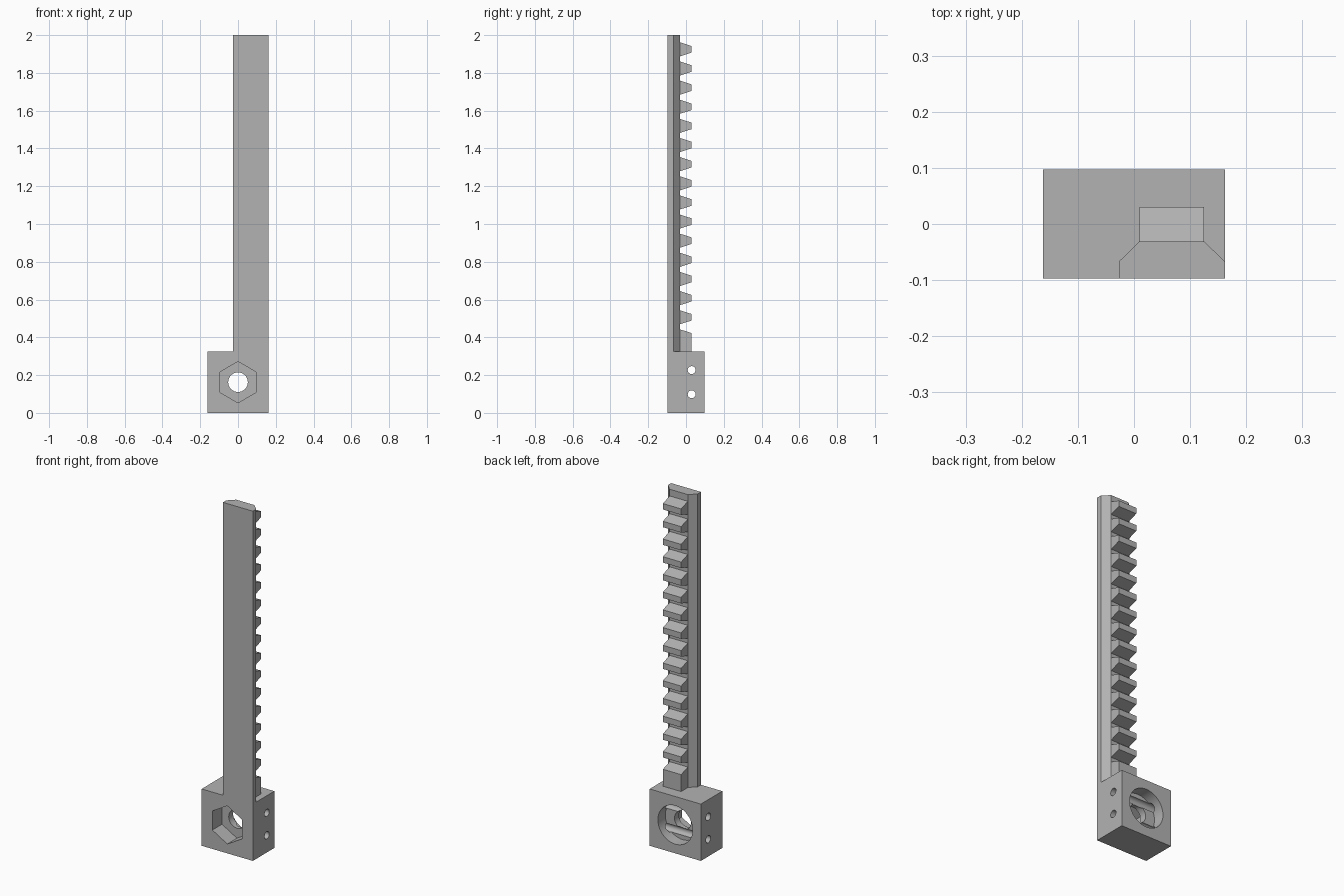
import bpy, bmesh
from math import pi, cos, sin
from mathutils import Matrix, Vector

if "Cube" in bpy.data.objects:
    bpy.data.objects.remove(bpy.data.objects["Cube"], do_unlink=True)

grey = bpy.data.materials.new("plain grey")
grey.use_nodes = True
grey.diffuse_color = (0.45, 0.45, 0.45, 1)
grey.node_tree.nodes["Principled BSDF"].inputs["Base Color"].default_value = grey.diffuse_color

HALF_X, HALF_Y, BLOCK_TOP, TOP = 0.162, 0.097, 0.325, 2.0
MID_Z = BLOCK_TOP / 2


def prism(name, points, direction):
    """Extrude a closed outline of 3D points along a direction."""
    bm = bmesh.new()
    face = bm.faces.new([bm.verts.new(p) for p in points])
    new = bmesh.ops.extrude_face_region(bm, geom=[face])["geom"]
    verts = [v for v in new if isinstance(v, bmesh.types.BMVert)]
    bmesh.ops.translate(bm, verts=verts, vec=Vector(direction))
    bmesh.ops.recalc_face_normals(bm, faces=bm.faces)
    mesh = bpy.data.meshes.new(name)
    bm.to_mesh(mesh)
    bm.free()
    mesh.materials.append(grey)
    obj = bpy.data.objects.new(name, mesh)
    bpy.context.collection.objects.link(obj)
    return obj


def bore(name, radius, sides, y0, y1):
    """Cutter along y, with a corner pointing up."""
    ring = [(radius * sin(2 * pi * i / sides), y0, MID_Z + radius * cos(2 * pi * i / sides))
            for i in range(sides)]
    return prism(name, ring, (0, y1 - y0, 0))


def combine(target, other, operation):
    mod = target.modifiers.new(operation, "BOOLEAN")
    mod.operation, mod.solver, mod.object = operation, "EXACT", other
    bpy.context.view_layer.objects.active = target
    bpy.ops.object.modifier_apply(modifier=mod.name)
    bpy.data.objects.remove(other, do_unlink=True)


# Mounting block
block = prism("rack_with_mounting_block",
              [(-HALF_X, -HALF_Y, 0), (HALF_X, -HALF_Y, 0),
               (HALF_X, HALF_Y, 0), (-HALF_X, HALF_Y, 0)], (0, 0, BLOCK_TOP))

# Chamfered bar, sunk into the block
section = [(-0.027, -HALF_Y), (HALF_X, -HALF_Y), (HALF_X, -0.067),
           (0.125, -0.031), (0.01, -0.031), (-0.027, -0.067)]
bar = prism("bar", [(x, y, 0.3) for x, y in section], (0, 0, TOP - 0.3))

# Toothed strip: one side profile with a solid foot under the lowest tooth
PITCH, FIRST, COUNT = 0.1013, 0.405, 16
ROOT, TIP, ROOT_Y, TIP_Y = 0.037, 0.017, -0.031, 0.03
profile = [(-0.05, 0.3), (TIP_Y, 0.3)]
for i in range(COUNT):
    z = FIRST + i * PITCH
    if i:
        profile += [(ROOT_Y, z - ROOT), (TIP_Y, z - TIP)]
    profile += [(TIP_Y, z + TIP), (ROOT_Y, z + ROOT)]
profile.append((-0.05, profile[-1][1]))
teeth = prism("teeth", [(0.01, y, z) for y, z in profile], (0.115, 0, 0))

combine(block, bar, "UNION")
combine(block, teeth, "UNION")

# Nut pocket in front, round counterbore behind, through hole between
combine(block, bore("nut_pocket", 0.109, 6, -0.2, -0.01), "DIFFERENCE")
combine(block, bore("counterbore", 0.11, 48, 0.03, 0.2), "DIFFERENCE")
combine(block, bore("through_hole", 0.052, 32, -0.05, 0.06), "DIFFERENCE")

# Two pin holes across the block
for dz in (-0.064, 0.064):
    ring = [(-0.3, 0.03 + 0.021 * cos(2 * pi * i / 24), MID_Z + dz + 0.021 * sin(2 * pi * i / 24))
            for i in range(24)]
    combine(block, prism("pin_hole", ring, (0.6, 0, 0)), "DIFFERENCE")

bpy.ops.object.select_all(action="DESELECT")
block.select_set(True)
bpy.context.view_layer.objects.active = block
bpy.ops.object.shade_smooth_by_angle(angle=0.5)
